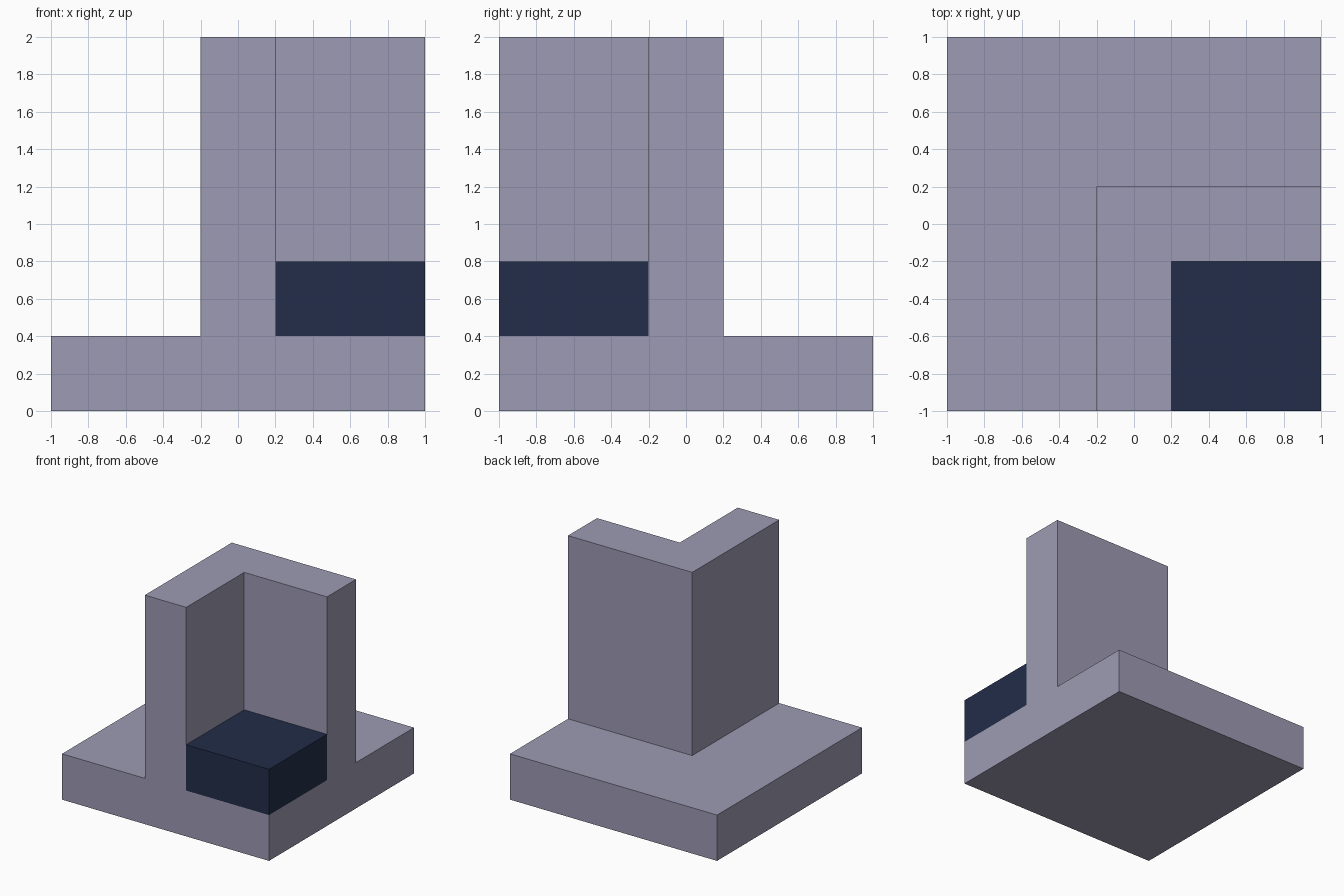
import bpy
import bmesh
from mathutils import Matrix

cube = bpy.data.objects.get("Cube")
if cube:
    bpy.data.objects.remove(cube, do_unlink=True)


def make_material(name, color):
    mat = bpy.data.materials.new(name)
    mat.use_nodes = True
    mat.diffuse_color = color
    mat.node_tree.nodes["Principled BSDF"].inputs["Base Color"].default_value = color
    return mat


def add_box(bm, low, high):
    size = [b - a for a, b in zip(low, high)]
    mid = [(a + b) / 2 for a, b in zip(low, high)]
    bmesh.ops.create_cube(bm, size=1, matrix=Matrix.Translation(mid) @ Matrix.Diagonal((*size, 1)))


def finish(bm, name, mat):
    bmesh.ops.recalc_face_normals(bm, faces=bm.faces)
    mesh = bpy.data.meshes.new(name)
    bm.to_mesh(mesh)
    bm.free()
    mesh.materials.append(mat)
    obj = bpy.data.objects.new(name, mesh)
    bpy.context.collection.objects.link(obj)
    return obj


stone = make_material("pale lavender grey", (0.337, 0.328, 0.451, 1))
navy = make_material("dark navy", (0.016, 0.026, 0.067, 1))

# Square plinth, cut along the outlines of the corner wall
bm = bmesh.new()
add_box(bm, (-1, -1, 0), (1, 1, 0.4))
for axis, normal in ((0, (1, 0, 0)), (1, (0, 1, 0))):
    for offset in (-0.2, 0.2):
        point = [0, 0, 0]
        point[axis] = offset
        bmesh.ops.bisect_plane(bm, geom=bm.verts[:] + bm.edges[:] + bm.faces[:],
                               plane_co=point, plane_no=normal)

# L-shaped wall raised out of the plinth's top
wall_faces = []
for face in bm.faces:
    c = face.calc_center_median()
    in_corner = c.x > -0.2 and c.y < 0.2
    in_nook = c.x > 0.2 and c.y < -0.2
    if c.z > 0.39 and in_corner and not in_nook:
        wall_faces.append(face)
raised = bmesh.ops.extrude_face_region(bm, geom=wall_faces)
bmesh.ops.translate(bm, vec=(0, 0, 1.6),
                    verts=[v for v in raised["geom"] if isinstance(v, bmesh.types.BMVert)])
bmesh.ops.recalc_face_normals(bm, faces=bm.faces)
bmesh.ops.dissolve_limit(bm, angle_limit=0.01, verts=bm.verts, edges=bm.edges)
finish(bm, "plinth_and_corner_wall", stone)

# Dark block standing in the nook of the wall
bm = bmesh.new()
add_box(bm, (0.2, -1, 0.4), (1, -0.2, 0.8))
finish(bm, "nook_block", navy)
